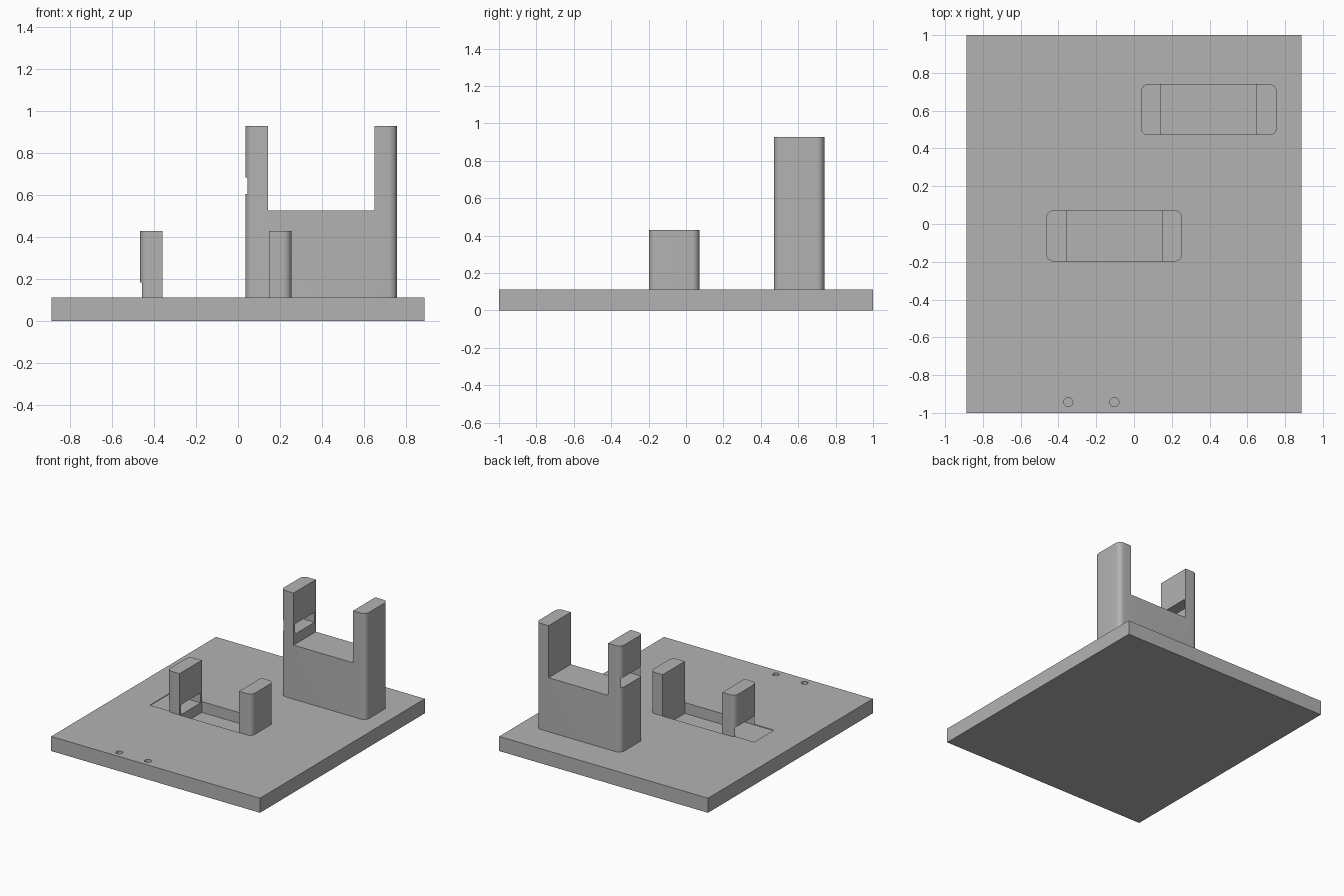
import bpy
import bmesh

if "Cube" in bpy.data.objects:
    bpy.data.objects.remove(bpy.data.objects["Cube"], do_unlink=True)

grey = bpy.data.materials.new("mid_grey")
grey.use_nodes = True
COLOUR = (0.45, 0.45, 0.45, 1)
grey.diffuse_color = COLOUR
grey.node_tree.nodes["Principled BSDF"].inputs["Base Color"].default_value = COLOUR


def finish_mesh(name, bm):
    bmesh.ops.recalc_face_normals(bm, faces=bm.faces)
    mesh = bpy.data.meshes.new(name)
    bm.to_mesh(mesh)
    bm.free()
    mesh.materials.append(grey)
    obj = bpy.data.objects.new(name, mesh)
    bpy.context.collection.objects.link(obj)
    return obj


def box(name, xs, ys, zs, radius=0):
    """Box between limits, optionally with rounded upright edges."""
    bm = bmesh.new()
    bmesh.ops.create_cube(bm, size=1)
    for v in bm.verts:
        for axis, (low, high) in enumerate((xs, ys, zs)):
            v.co[axis] = low if v.co[axis] < 0 else high
    if radius:
        upright = [e for e in bm.edges
                   if abs(e.verts[0].co.z - e.verts[1].co.z) > 0.01]
        bmesh.ops.bevel(bm, geom=upright, offset=radius, segments=8,
                        profile=0.5, affect='EDGES')
    return finish_mesh(name, bm)


def cylinder(name, x, y, radius, zs):
    bm = bmesh.new()
    bmesh.ops.create_cone(bm, cap_ends=True, segments=32, radius1=radius,
                          radius2=radius, depth=zs[1] - zs[0])
    bmesh.ops.translate(bm, verts=bm.verts, vec=(x, y, sum(zs) / 2))
    return finish_mesh(name, bm)


def select_only(obj):
    bpy.ops.object.select_all(action='DESELECT')
    obj.select_set(True)
    bpy.context.view_layer.objects.active = obj


def cut(obj, *cutters):
    for cutter in cutters:
        select_only(obj)
        mod = obj.modifiers.new("cut", 'BOOLEAN')
        mod.operation = 'DIFFERENCE'
        mod.solver = 'EXACT'
        mod.object = cutter
        bpy.ops.object.modifier_apply(modifier=mod.name)
        bpy.data.objects.remove(cutter, do_unlink=True)


DECK = 0.112      # top of the base plate
LENGTH, DEPTH = 0.72, 0.27
ARM = 0.107       # thickness of each upright arm
NOTCH = 0.40      # depth of the notch below the arm tops


def slot_cutter(x, y, top):
    """Slot through the right arm, running on past its outside."""
    return box("slot_cutter", (x - 0.155, x + ARM + 0.05),
               (y + 0.015, y + DEPTH - 0.015), (top - 0.322, top - 0.245))


def stand(name, x, y, top):
    """Rounded block notched into two arms, with a slot in the right arm."""
    body = box(name, (x, x + LENGTH), (y, y + DEPTH), (DECK, top), 0.04)
    notch = box("notch_cutter", (x + ARM, x + LENGTH - ARM),
                (y - 0.1, y + DEPTH + 0.1), (top - NOTCH, top + 0.1))
    cut(body, notch, slot_cutter(x, y, top))
    return body


# Two stands
TALL = (0.036, 0.47, 0.927)
SHORT = (-0.465, -0.198, 0.429)
rear_stand = stand("rear_stand", *TALL)
front_stand = stand("front_stand", *SHORT)

# Base plate with a pocket under the short stand and two small blind holes
base = box("base_plate", (-0.887, 0.887), (-1, 1), (0, DECK))
sx, sy, stop = SHORT
pocket = box("pocket_cutter", (sx + ARM, sx + LENGTH - ARM), (sy, sy + DEPTH),
             (stop - NOTCH, stop))
holes = [cylinder("hole_cutter", x, -0.943, 0.024, (0.03, 0.2))
         for x in (-0.348, -0.104)]
cut(base, pocket, slot_cutter(*SHORT), *holes)

for obj in (base, rear_stand, front_stand):
    select_only(obj)
    bpy.ops.object.shade_smooth_by_angle(angle=0.5)
